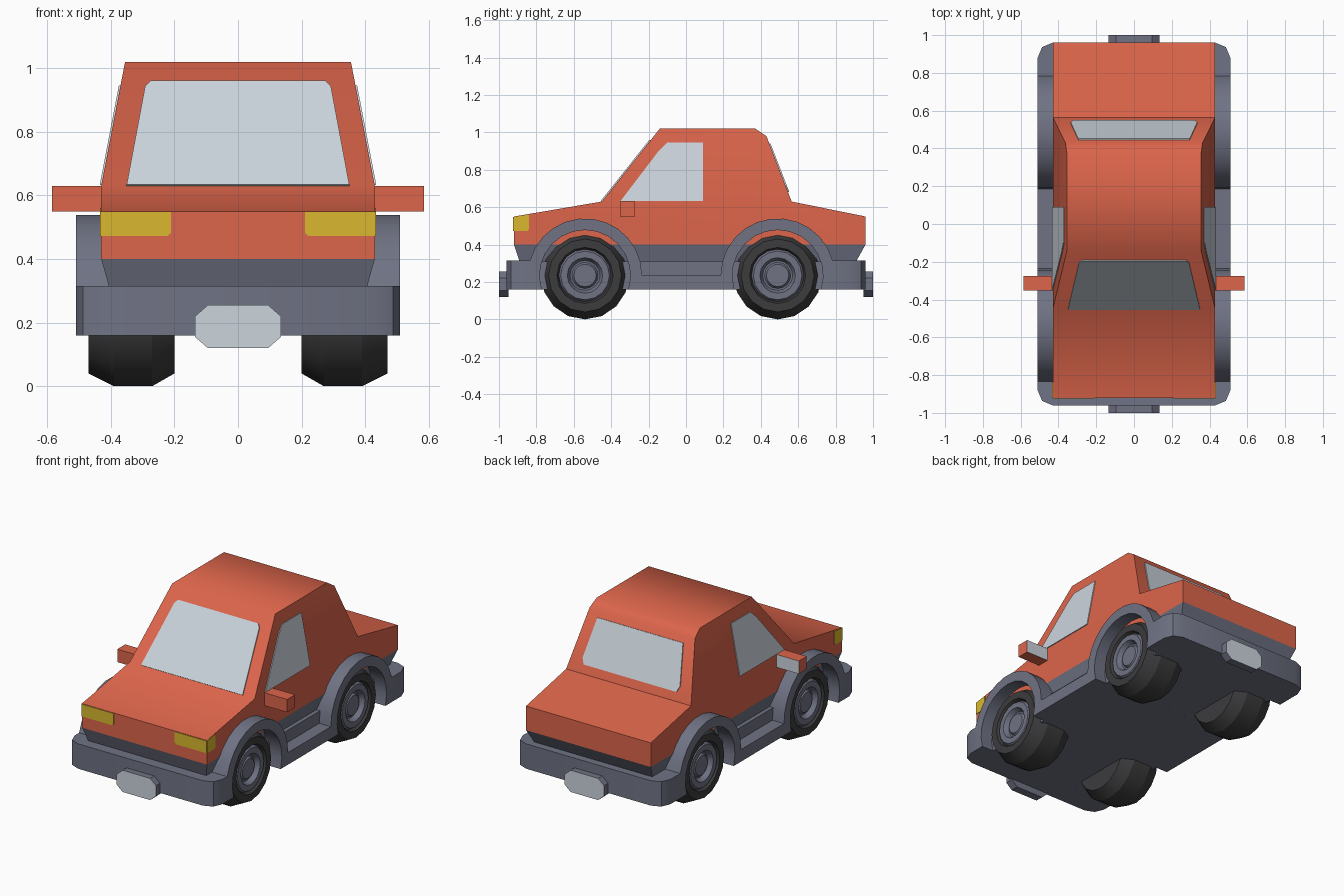
import bpy, bmesh, math
from mathutils import Vector

if "Cube" in bpy.data.objects:
    bpy.data.objects.remove(bpy.data.objects["Cube"])


def material(name, rgb):
    m = bpy.data.materials.new(name)
    m.use_nodes = True
    m.diffuse_color = (*rgb, 1)
    m.node_tree.nodes["Principled BSDF"].inputs["Base Color"].default_value = (*rgb, 1)
    return m


RED = material("coral red paint", (0.72, 0.13, 0.07))
GREY = material("slate grey trim", (0.16, 0.17, 0.23))
GLASS = material("pale glass", (0.60, 0.66, 0.72))
YELLOW = material("headlight yellow", (0.70, 0.48, 0.03))
BLACK = material("tyre black", (0.045, 0.045, 0.048))


def finish(name, bm, mats, angle=30, rule=None):
    """Turn a bmesh into a named object; rule picks each face's material."""
    bmesh.ops.recalc_face_normals(bm, faces=bm.faces)
    if rule:
        for f in bm.faces:
            f.material_index = rule(f)
    me = bpy.data.meshes.new(name)
    bm.to_mesh(me)
    bm.free()
    for m in mats:
        me.materials.append(m)
    ob = bpy.data.objects.new(name, me)
    bpy.context.collection.objects.link(ob)
    bpy.ops.object.select_all(action='DESELECT')
    ob.select_set(True)
    bpy.context.view_layer.objects.active = ob
    bpy.ops.object.shade_smooth_by_angle(angle=math.radians(angle))
    return ob


def loft(loop_a, loop_b):
    """Closed solid between two matching loops; returns bmesh and both vert rings."""
    bm = bmesh.new()
    a = [bm.verts.new(p) for p in loop_a]
    b = [bm.verts.new(p) for p in loop_b]
    bm.faces.new(a)
    bm.faces.new(b)
    for i in range(len(a)):
        j = (i + 1) % len(a)
        bm.faces.new((a[i], a[j], b[j], b[i]))
    return bm, a, b


def across(profile, width):
    """Side profile (y, z) spread to both sides by width(z)."""
    return loft([(width(z), y, z) for y, z in profile],
                [(-width(z), y, z) for y, z in profile])


def prism(name, pts, vec, mats, rule=None):
    v = Vector(vec)
    bm, _, _ = loft(pts, [Vector(p) + v for p in pts])
    return finish(name, bm, mats, rule=rule)


def body_width(z):
    return 0.43 - 0.075 * max(0, z - 0.63) / 0.39


# Painted body with tapered cabin
body = [(-0.92, 0.40), (-0.92, 0.55), (-0.45, 0.63), (-0.14, 1.02), (0.37, 1.02),
        (0.43, 0.98), (0.565, 0.63), (0.96, 0.55), (0.96, 0.40)]
bm, a, b = across(body, body_width)
for ring in (a, b):
    side = next(f for f in ring[0].link_faces if len(f.verts) > 4)
    bmesh.utils.face_split(side, ring[2], ring[6])
finish("body", bm, [RED], 53)

# Sill tapering inward below the paint
sill = [(-0.92, 0.40), (0.96, 0.40), (0.86, 0.22), (-0.86, 0.22)]
bm, _, _ = across(sill, lambda z: 0.43 - (0.40 - z) * 0.28)
finish("sill", bm, [GREY])

# Skirt with bumpers and wheel arches
WHEEL_Y, AXLE_Z = (-0.54, 0.49), 0.235


def arc(cy, r, start, end, n):
    angles = [math.radians(start + (end - start) * i / n) for i in range(n + 1)]
    return [(cy + r * math.cos(t), AXLE_Z + r * math.sin(t)) for t in angles]


END = 0.96
skirt = ([(-END, 0.16), (-END, 0.315)]
         + arc(WHEEL_Y[0], 0.305, 165, 0, 12) + arc(WHEEL_Y[1], 0.305, 180, 15, 12)
         + [(END, 0.315), (END, 0.16)]
         + arc(WHEEL_Y[1], 0.243, -18, 198, 14) + arc(WHEEL_Y[0], 0.243, -18, 198, 14))
bm, _, _ = across(skirt, lambda z: 0.51)
corners = [e for e in bm.edges
           if all(abs(abs(v.co.y) - END) < 0.001 for v in e.verts)
           and abs(e.verts[0].co.z - e.verts[1].co.z) > 0.1]
bmesh.ops.bevel(bm, geom=corners, offset=0.08, segments=2, profile=0.5, affect='EDGES')
finish("skirt", bm, [GREY])

# Floor closing the underside
floor = [(-0.955, 0.16), (0.955, 0.16), (0.955, 0.31), (-0.955, 0.31)]
bm, _, _ = across(floor, lambda z: 0.43)
finish("floor", bm, [GREY])

# Wheels: lathed tyre and recessed rim, as (x, radius)
TYRE = [(0.20, 0), (0.20, 0.195), (0.27, 0.235), (0.39, 0.235), (0.47, 0.195),
        (0.47, 0.15), (0.45, 0.14)]
RIM = [(0.45, 0.14), (0.465, 0.13), (0.465, 0.095), (0.435, 0.08), (0.435, 0.07),
       (0.45, 0.06), (0.45, 0)]


def lathe(name, profile, side, cy, mat):
    bm = bmesh.new()
    verts = [bm.verts.new((side * x, cy, AXLE_Z + r)) for x, r in profile]
    edges = [bm.edges.new(p) for p in zip(verts, verts[1:])]
    bmesh.ops.spin(bm, geom=verts + edges, cent=(0, cy, AXLE_Z), axis=(1, 0, 0),
                   angle=math.tau, steps=16)
    bmesh.ops.remove_doubles(bm, verts=bm.verts, dist=0.0005)
    ob = finish(name, bm, [mat], 25)
    # Open shells: make every face point away from the wheel's inside
    me = ob.data
    outer = max(me.polygons, key=lambda p: side * p.center.x)
    if outer.normal.x * side < 0:
        me.flip_normals()


for label, cy in zip(("front", "rear"), WHEEL_Y):
    for word, s in (("left", 1), ("right", -1)):
        lathe(f"{label}_{word}_tyre", TYRE, s, cy, BLACK)
        lathe(f"{label}_{word}_rim", RIM, s, cy, GREY)

# Windscreen and rear window
half = [(0.35, 0.63), (0.292, 0.94), (0.275, 0.957)]
outline = half + [(-x, z) for x, z in reversed(half)]
prism("windscreen", [(x, -0.45 + (z - 0.63) * 0.31 / 0.39, z) for x, z in outline],
      (0, -0.005, 0.004), [GLASS])
half = [(0.32, 0.68), (0.335, 0.715), (0.295, 0.94)]
outline = half + [(-x, z) for x, z in reversed(half)]
prism("rear_window", [(x, 0.565 - (z - 0.63) * 0.135 / 0.35, z) for x, z in outline],
      (0, 0.006, 0.002), [GLASS])

# Paired parts on each side
window = [(-0.35, 0.632), (-0.15, 0.895), (-0.10, 0.945), (0.09, 0.945), (0.09, 0.632)]
lamp_front = [(0.21, 0.548), (0.21, 0.483), (0.222, 0.472), (0.43, 0.472), (0.43, 0.548)]
lamp_side = [(-0.92, 0.472), (-0.85, 0.472), (-0.84, 0.482), (-0.84, 0.56), (-0.92, 0.548)]
mirror = [(0.40, 0.55), (0.585, 0.55), (0.585, 0.63), (0.40, 0.63)]
for word, s in (("left", 1), ("right", -1)):
    prism(f"{word}_side_window", [(s * body_width(z), y, z) for y, z in window],
          (s * 0.005, 0, 0.001), [GLASS])
    prism(f"{word}_headlight", [(s * x, -0.92, z) for x, z in lamp_front],
          (0, -0.004, 0), [YELLOW])
    prism(f"{word}_headlight_wrap", [(s * 0.43, y, z) for y, z in lamp_side],
          (s * 0.004, 0, 0), [YELLOW])
    prism(f"{word}_mirror", [(s * x, -0.352, z) for x, z in mirror], (0, 0.078, 0),
          [RED, GLASS], lambda f: int(f.normal.y > 0.9))

# Number plates with cut corners
half = [(0.095, 0.12), (0.135, 0.155), (0.135, 0.22), (0.095, 0.255)]
outline = half + [(-x, z) for x, z in reversed(half)]
for label, s in (("front", -1), ("rear", 1)):
    prism(f"{label}_plate", [(x, s * 0.95, z) for x, z in outline], (0, s * 0.05, 0),
          [GREY, GLASS], lambda f: int(f.normal.y * s > 0.9))
